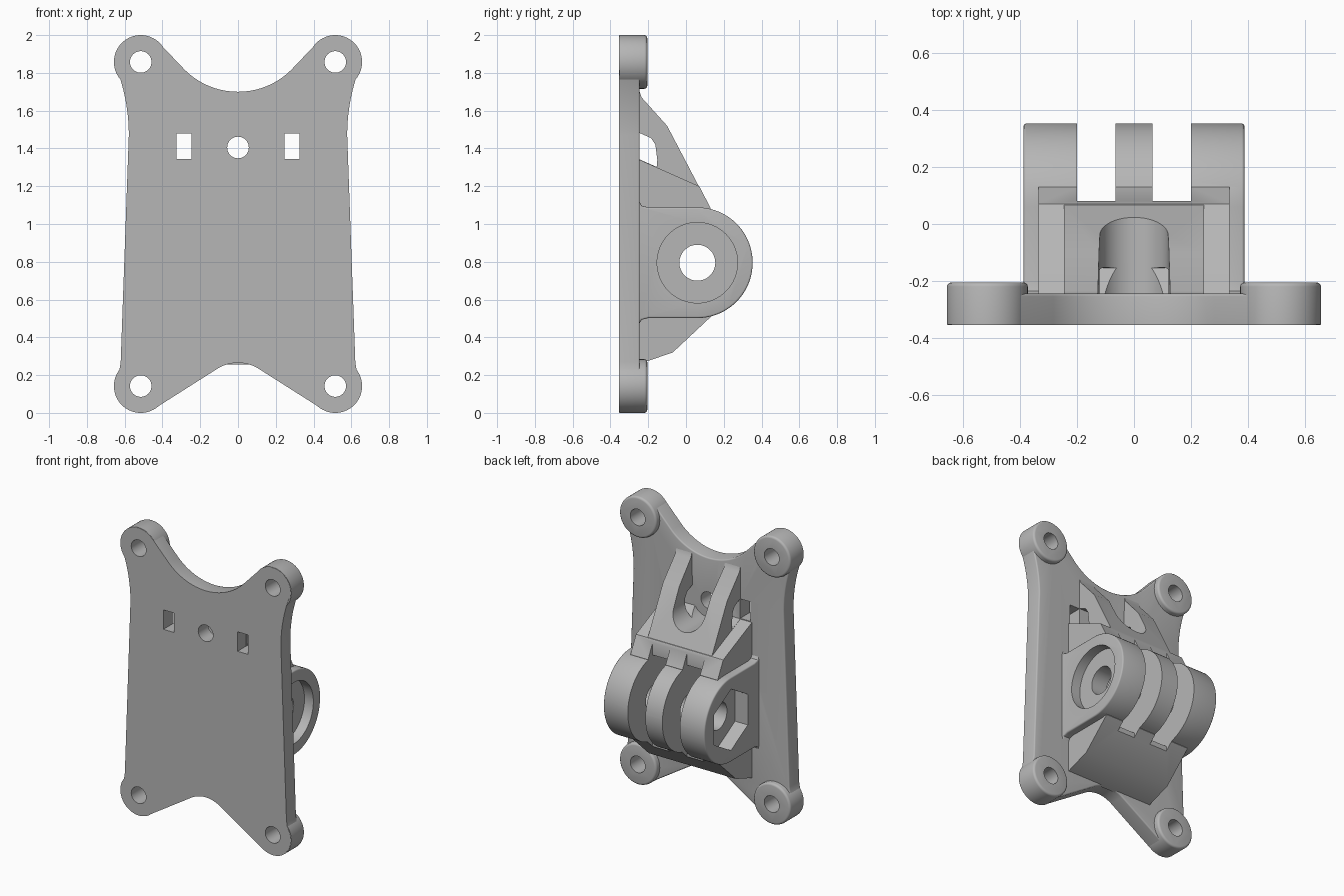
import bpy, bmesh
from math import cos, sin, radians

cube = bpy.data.objects.get("Cube")
if cube:
    bpy.data.objects.remove(cube, do_unlink=True)

grey = bpy.data.materials.new("plain_grey")
grey.use_nodes = True
COLOUR = (0.47, 0.47, 0.47, 1)
grey.diffuse_color = COLOUR
grey.node_tree.nodes["Principled BSDF"].inputs["Base Color"].default_value = COLOUR


def arc(cu, cv, r, a0, a1, n=16):
    angles = [radians(a0 + (a1 - a0) * i / n) for i in range(n + 1)]
    return [(cu + r * cos(a), cv + r * sin(a)) for a in angles]


def circle(cu, cv, r, n=64, start=0):
    return arc(cu, cv, r, start, start + 360, n)[:-1]


def rect(u0, u1, v0, v1):
    return [(u0, v0), (u1, v0), (u1, v1), (u0, v1)]


def prism(name, pts, axis, lo, hi, bevel=0, bevel_lo=False):
    """Extrude an (x, z) profile along y, or a (y, z) profile along x."""
    k = 0 if axis == "x" else 1
    bm = bmesh.new()
    place = lambda u, v, d: (d, u, v) if k == 0 else (u, d, v)
    rings = [[bm.verts.new(place(u, v, d)) for u, v in pts] for d in (lo, hi)]
    for ring in rings:
        bm.faces.new(ring)
    for i in range(len(pts)):
        j = (i + 1) % len(pts)
        bm.faces.new((rings[0][i], rings[0][j], rings[1][j], rings[1][i]))
    bmesh.ops.recalc_face_normals(bm, faces=bm.faces)
    if bevel:
        ends = (lo, hi) if bevel_lo else (hi,)
        edges = [e for e in bm.edges for d in ends
                 if all(abs(v.co[k] - d) < 1e-5 for v in e.verts)]
        bmesh.ops.bevel(bm, geom=edges, offset=bevel, segments=3, profile=0.5,
                        affect="EDGES", clamp_overlap=True)
    mesh = bpy.data.meshes.new(name)
    bm.to_mesh(mesh)
    bm.free()
    mesh.materials.append(grey)
    obj = bpy.data.objects.new(name, mesh)
    bpy.context.collection.objects.link(obj)
    return obj


def select(obj):
    bpy.ops.object.select_all(action="DESELECT")
    obj.select_set(True)
    bpy.context.view_layer.objects.active = obj


def combine(obj, tool, operation="DIFFERENCE"):
    select(obj)
    mod = obj.modifiers.new("combine", "BOOLEAN")
    mod.operation, mod.object, mod.solver = operation, tool, "EXACT"
    bpy.ops.object.modifier_apply(modifier=mod.name)
    bpy.data.objects.remove(tool, do_unlink=True)


def cut(obj, pts, axis, lo, hi):
    combine(obj, prism("cutter", pts, axis, lo, hi))


FRONT, BACK, BOSS_BACK = -0.355, -0.245, -0.205
BOSS_X, BOSS_R, HOLE_R = 0.515, 0.142, 0.057
LOW_Z, HIGH_Z = 0.142, 1.858
PIVOT = (0.06, 0.795)
parts = []

# Mounting plate: half outline from bottom centre to top centre, mirrored
half = (arc(0, 0.059, 0.206, 90, 58)
        + arc(BOSS_X, LOW_Z, 0.14, 238, 380)
        + [(0.628, 0.225), (0.621, 0.27)]
        + arc(1.578, 1.47, 1.0, 180, 160)
        + arc(BOSS_X, HIGH_Z, 0.14, -18, 135)
        + arc(0, 2.1, 0.4, -45, -90))
outline = half + [(-x, z) for x, z in half[-2:0:-1]]
plate = prism("mounting_plate", outline, "y", FRONT, BACK, 0.02)
cut(plate, circle(0, 1.405, HOLE_R), "y", -0.5, 0)
parts.append(plate)

# Corner bosses with screw holes, and the two tie slots
for side, label in ((1, "left"), (-1, "right")):
    cut(plate, rect(*sorted((side * 0.245, side * 0.325)), 1.345, 1.48), "y", -0.5, 0)
    for z, level in ((LOW_Z, "lower"), (HIGH_Z, "upper")):
        boss = prism(f"{level}_{label}_boss", circle(side * BOSS_X, z, BOSS_R),
                     "y", FRONT + 0.002, BOSS_BACK, 0.015)
        for obj in (plate, boss):
            cut(obj, circle(side * BOSS_X, z, HOLE_R, 48), "y", -0.5, 0)
        parts.append(boss)

# Hinge block with a rounded end and a flared foot
block = ([(-0.26, 0.475), (-0.245, 0.475), (-0.235, 0.493), (-0.2, 0.502)]
         + arc(*PIVOT, 0.293, -90, 90, 40)
         + [(-0.2, 1.088), (-0.235, 1.097), (-0.245, 1.115), (-0.26, 1.115)])
hinge = prism("hinge_mount", block, "x", -0.388, 0.388, 0.016, True)

# Sloped body and the taller ribbed brace above it
body = [(-0.26, 0.255), (-0.245, 0.26), (-0.07, 0.32), (0.13, 0.507),
        (0.1, 0.8), (0.13, 1.085), (0.07, 1.2), (-0.245, 1.34), (-0.26, 1.345)]
combine(hinge, prism("body", body, "x", -0.335, 0.335), "UNION")
brace = [(-0.26, 0.9), (0.05, 0.9), (0.129, 1.083), (-0.1, 1.52),
         (-0.235, 1.67), (-0.245, 1.7), (-0.26, 1.7)]
combine(hinge, prism("brace", brace, "x", -0.246, 0.246), "UNION")

# Screw channel between the ribs, and the tie passage across them
channel = arc(0, 1.405, 0.12, 180, 360, 32) + [(0.13, 1.8), (-0.13, 1.8)]
cut(hinge, channel, "y", -0.4, 0.5)
passage = [(-0.246, 1.342), (-0.155, 1.302), (-0.152, 1.34), (-0.162, 1.42),
           (-0.185, 1.455), (-0.246, 1.482)]
cut(hinge, passage, "x", -0.3, 0.3)

# Gaps that leave three lugs
for lo, hi in ((-0.2, -0.065), (0.065, 0.2)):
    cut(hinge, circle(*PIVOT, 0.301, 96), "x", lo, hi)
    cut(hinge, rect(0.08, 0.6, 0.3, 1.3), "x", lo, hi)

# Pivot bore, round bolt recess on the left, hexagonal nut recess on the right
cut(hinge, circle(*PIVOT, 0.095), "x", -0.6, 0.6)
cut(hinge, circle(*PIVOT, 0.213), "x", 0.32, 0.6)
cut(hinge, circle(*PIVOT, 0.213, 6, 90), "x", -0.6, -0.29)
parts.append(hinge)

for obj in parts:
    select(obj)
    bpy.ops.object.shade_smooth_by_angle(angle=radians(32))
